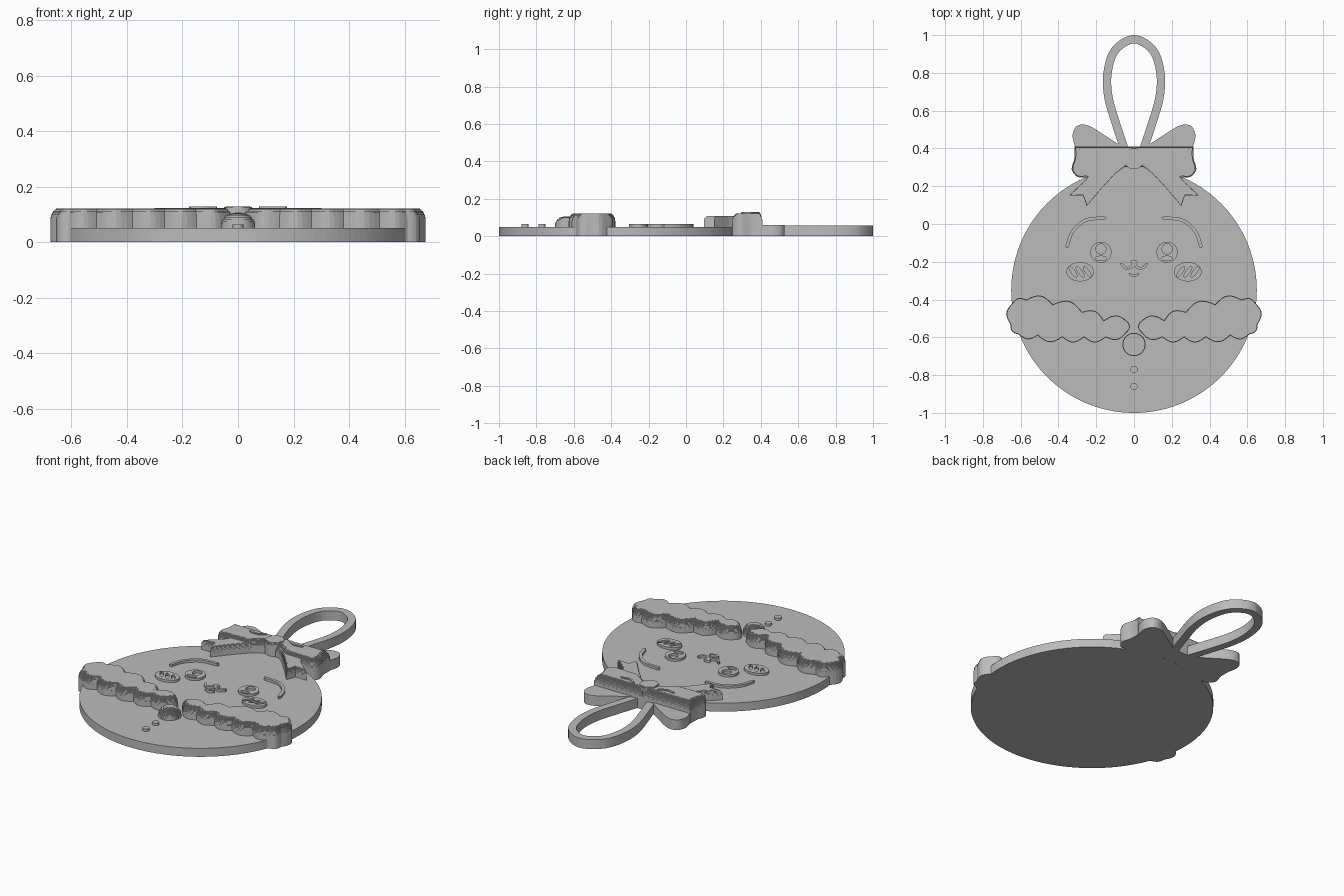
import bpy, bmesh
from math import sin, cos, pi
from mathutils import Vector

cube = bpy.data.objects.get("Cube")
if cube:
    bpy.data.objects.remove(cube)

grey = bpy.data.materials.new("plain grey")
grey.use_nodes = True
grey.diffuse_color = (0.5, 0.5, 0.5, 1)
grey.node_tree.nodes["Principled BSDF"].inputs["Base Color"].default_value = (0.5, 0.5, 0.5, 1)

BASE = 0.05      # disc thickness
DETAIL = 0.064   # top of the thin face details


def finish(name, bm):
    bmesh.ops.recalc_face_normals(bm, faces=bm.faces)
    mesh = bpy.data.meshes.new(name)
    bm.to_mesh(mesh)
    bm.free()
    mesh.materials.append(grey)
    obj = bpy.data.objects.new(name, mesh)
    bpy.context.collection.objects.link(obj)
    return obj


def ellipse(cx, cy, rx, ry, n=40, tilt=0):
    out = []
    for i in range(n):
        a = 2 * pi * i / n
        x, y = rx * cos(a), ry * sin(a)
        out.append(Vector((cx + x * cos(tilt) - y * sin(tilt), cy + x * sin(tilt) + y * cos(tilt))))
    return out


def smooth(pts, steps=8):
    """Catmull-Rom path through open points."""
    p = [Vector(q) for q in pts]
    p = [2 * p[0] - p[1]] + p + [2 * p[-1] - p[-2]]
    out = []
    for a, b, c, d in zip(p, p[1:], p[2:], p[3:]):
        for i in range(steps):
            t = i / steps
            out.append(0.5 * (2 * b + (c - a) * t + (2 * a - 5 * b + 4 * c - d) * t * t
                              + (3 * b - a - 3 * c + d) * t ** 3))
    return out + [p[-2]]


def stroke(pts, width):
    """Closed outline of a round-ended band along a path."""
    path = smooth(pts)
    left, right = [], []
    for i, q in enumerate(path):
        t = (path[min(i + 1, len(path) - 1)] - path[max(i - 1, 0)]).normalized()
        n = Vector((-t.y, t.x)) * width / 2
        left.append(q + n)
        right.append(q - n)
    end = (path[-1] - path[-2]).normalized() * width / 2
    start = (path[0] - path[1]).normalized() * width / 2
    return left + [path[-1] + end] + right[::-1] + [path[0] + start]


def flip(pts):
    return [Vector((-q[0], q[1])) for q in pts][::-1]


def plate(name, loops, z0, z1):
    """Flat plate; loops after the first are holes."""
    bm = bmesh.new()
    for loop in loops:
        v = [bm.verts.new((q[0], q[1], z0)) for q in loop]
        for a, b in zip(v, v[1:] + v[:1]):
            bm.edges.new((a, b))
    bmesh.ops.triangle_fill(bm, edges=bm.edges[:], use_beauty=True, normal=(0, 0, 1))
    ext = bmesh.ops.extrude_face_region(bm, geom=bm.faces[:], use_keep_orig=True)
    for v in ext["geom"]:
        if isinstance(v, bmesh.types.BMVert):
            v.co.z = z1
    return finish(name, bm)


def cushion(name, outline, top, rad, height_rad, steps=8):
    """Solid with a rounded upper edge made of fine layers."""
    pts = [Vector(q) for q in outline]
    n = len(pts)
    area = sum(a.cross(b) for a, b in zip(pts, pts[1:] + pts[:1]))
    sign = 1 if area > 0 else -1
    inward = []
    for i, q in enumerate(pts):
        a, b = (q - pts[i - 1]).normalized(), (pts[(i + 1) % n] - q).normalized()
        na, nb = Vector((-a.y, a.x)) * sign, Vector((-b.y, b.x)) * sign
        m = (na + nb).normalized()
        inward.append(m / max(m.dot(na), 0.55))
    levels = [(0, 0)]
    for k in range(steps):
        inset = rad * (1 - cos(pi / 2 * k / steps))
        levels += [(inset, top - height_rad * (1 - sin(pi / 2 * j / steps))) for j in (k, k + 1)]
    bm = bmesh.new()
    rings = [[bm.verts.new((*(q + m * d), z)) for q, m in zip(pts, inward)] for d, z in levels]
    for r, s in zip(rings, rings[1:]):
        for i in range(n):
            j = (i + 1) % n
            bm.faces.new((r[i], r[j], s[j], s[i]))
    bm.faces.new(rings[0][::-1])
    bm.faces.new(rings[-1])
    bmesh.ops.remove_doubles(bm, verts=bm.verts, dist=1e-5)
    return finish(name, bm)


def scallops(valleys, bulge=0.24, n=7):
    """Outline of outward bumps between valley points (clockwise)."""
    out = []
    for a, b in zip(valleys, valleys[1:] + valleys[:1]):
        a, b = Vector(a), Vector(b)
        d = b - a
        for i in range(n):
            t = i / n
            out.append(a + d * t + Vector((-d.y, d.x)) * bulge * sin(pi * t))
    return out


# Body disc
plate("disc", [ellipse(0, -0.35, 0.65, 0.65, 160)], 0, BASE)

# Hanging loop
half = [(0.045, 0.38), (0.095, 0.53), (0.135, 0.67), (0.14, 0.8), (0.1, 0.92)]
loop_path = half + [(0, 0.978)] + [(-x, y) for x, y in half[::-1]]
plate("hanging_loop", [stroke(loop_path, 0.044)], 0, 0.056)

trim = scallops([(0.03, -0.52), (0.16, -0.51), (0.275, -0.465), (0.43, -0.425), (0.57, -0.4),
                 (0.645, -0.42), (0.655, -0.53), (0.61, -0.585), (0.51, -0.59), (0.38, -0.6),
                 (0.265, -0.6), (0.15, -0.6), (0.04, -0.575)][::1])
bow = [(0, 0.305), (0.06, 0.3), (0.13, 0.25), (0.24, 0.245)] + \
    smooth([(0.25, 0.247), (0.3, 0.25), (0.33, 0.29), (0.315, 0.35), (0.315, 0.41)], 4) + [(0, 0.41)]
tail = [(0.04, 0.31), (0.1, 0.265), (0.17, 0.19), (0.25, 0.095), (0.27, 0.15), (0.345, 0.15),
        (0.26, 0.23), (0.2, 0.31)]
ear = smooth([(0.05, 0.4), (0.14, 0.46), (0.24, 0.52), (0.3, 0.52), (0.325, 0.47), (0.31, 0.4)])

brow = stroke([(0.355, -0.12), (0.325, -0.04), (0.255, 0.02), (0.155, 0.032)], 0.018)
eye = [ellipse(0.175, -0.15, 0.056, 0.056), ellipse(0.175, -0.132, 0.027, 0.027, 24),
       ellipse(0.175, -0.182, 0.03, 0.012, 24)]
cheek = [ellipse(0.285, -0.253, 0.073, 0.051)] + \
    [ellipse(0.285 + s * 0.038, -0.253, 0.034, 0.01, 16, 0.95) for s in (-1, 0, 1)]
crease = stroke([(0.08, 0.375), (0.12, 0.352), (0.17, 0.358)], 0.012)

# Paired parts
for side, same in (("left", True), ("right", False)):
    def m(pts):
        return pts if same else flip(pts)
    cushion(side + "_fur_trim", m(trim), 0.121, 0.034, 0.05)
    cushion(side + "_bow_wing", m(bow), 0.122, 0.036, 0.055)
    cushion(side + "_bow_tail", m(tail), 0.108, 0.016, 0.04)
    plate(side + "_bow_back", [m(ear)], 0, 0.06)
    plate(side + "_brow", [m(brow)], BASE, DETAIL)
    plate(side + "_eye", [m(e) for e in eye], BASE, DETAIL)
    plate(side + "_cheek", [m(c) for c in cheek], BASE, DETAIL)
    plate(side + "_bow_crease", [m(crease)], 0.12, 0.128)

# Bow knot
cushion("bow_knot", ellipse(0, 0.345, 0.055, 0.055, 32), 0.128, 0.015, 0.02, 4)

# Nose and mouth
plate("nose", [ellipse(0, -0.2, 0.02, 0.011, 20)], BASE, DETAIL)
plate("mouth", [stroke([(-0.066, -0.212), (-0.045, -0.233), (-0.018, -0.23), (0, -0.212),
                        (0.018, -0.23), (0.045, -0.233), (0.066, -0.212)], 0.014)], BASE, DETAIL)
plate("lower_lip", [stroke([(-0.024, -0.264), (0, -0.274), (0.024, -0.264)], 0.012)], BASE, DETAIL)

# Round pompom between the trims and two buttons below
cushion("pompom", ellipse(0, -0.638, 0.062, 0.062, 40), 0.106, 0.06, 0.056, 10)
for i, y in enumerate((-0.77, -0.86)):
    plate(f"button_{i + 1}", [ellipse(0, y, 0.019, 0.019, 24)], BASE, DETAIL)
